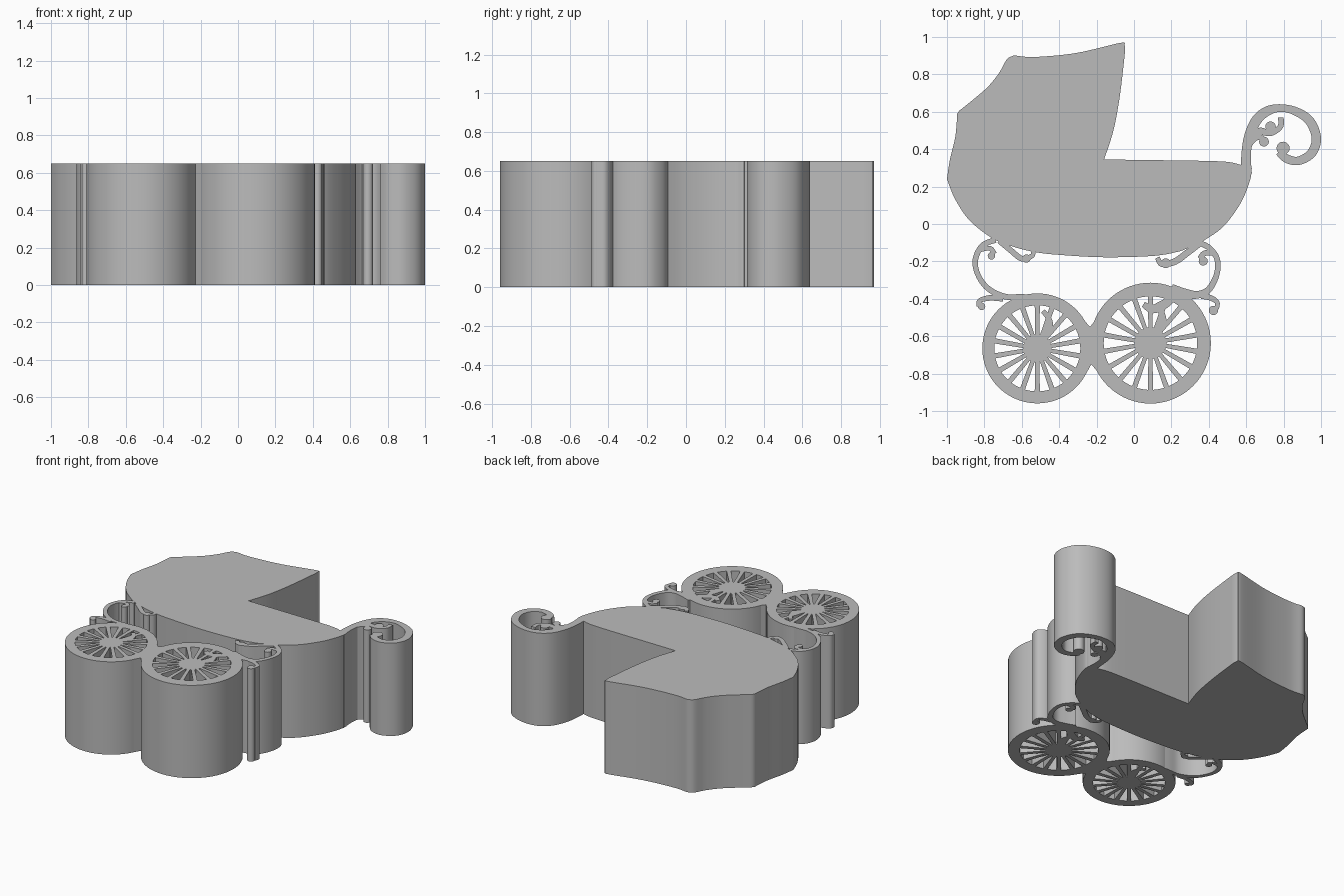
import bpy, bmesh, math
from math import cos, sin, pi

if "Cube" in bpy.data.objects:
    bpy.data.objects.remove(bpy.data.objects["Cube"])

H = 0.65  # thickness of the cut-out
grey = bpy.data.materials.new("plain grey")
grey.diffuse_color = (0.5, 0.5, 0.5, 1)
grey.use_nodes = True
grey.node_tree.nodes["Principled BSDF"].inputs["Base Color"].default_value = grey.diffuse_color


def smooth(pts, n=6):
    """Catmull-Rom curve through points of any dimension."""
    out = []
    for i in range(len(pts) - 1):
        a, b, c, d = pts[max(i - 1, 0)], pts[i], pts[i + 1], pts[min(i + 2, len(pts) - 1)]
        for k in range(n):
            t = k / n
            out.append(tuple(0.5 * (2 * q + (r - p) * t + (2 * p - 5 * q + 4 * r - s) * t * t
                                    + (3 * q - p - 3 * r + s) * t ** 3)
                             for p, q, r, s in zip(a, b, c, d)))
    return out + [tuple(pts[-1])]


def prism(name, polys):
    """Extrude flat polygons sharing edges (or separate) from z=0 to z=H."""
    bm = bmesh.new()
    for poly in polys:
        bm.faces.new([bm.verts.new((p[0], p[1], 0)) for p in poly])
    bmesh.ops.remove_doubles(bm, verts=bm.verts[:], dist=1e-5)
    res = bmesh.ops.extrude_face_region(bm, geom=bm.faces[:], use_keep_orig=True)
    for v in res["geom"]:
        if isinstance(v, bmesh.types.BMVert):
            v.co.z = H
    bmesh.ops.recalc_face_normals(bm, faces=bm.faces[:])
    me = bpy.data.meshes.new(name)
    bm.to_mesh(me)
    bm.free()
    me.materials.append(grey)
    ob = bpy.data.objects.new(name, me)
    bpy.context.collection.objects.link(ob)
    bpy.ops.object.select_all(action='DESELECT')
    ob.select_set(True)
    bpy.context.view_layer.objects.active = ob
    bpy.ops.object.shade_smooth_by_angle(angle=math.radians(30))
    return ob


def ribbon(name, pts):
    """Strip of varying width along a smooth path of (x, y, width)."""
    c = smooth(pts)
    sides = []
    for i, (x, y, w) in enumerate(c):
        p, q = c[max(i - 1, 0)], c[min(i + 1, len(c) - 1)]
        dx, dy = q[0] - p[0], q[1] - p[1]
        l = math.hypot(dx, dy) or 1
        nx, ny = -dy / l * w / 2, dx / l * w / 2
        sides.append(((x + nx, y + ny), (x - nx, y - ny)))
    prism(name, [(a[0], a[1], b[1], b[0]) for a, b in zip(sides, sides[1:])])


def disc(name, x, y, r, n=20):
    prism(name, [[(x + r * cos(2 * pi * i / n), y + r * sin(2 * pi * i / n)) for i in range(n)]])


# Carriage body and hood: smooth runs meeting at corners
runs = [
    [(-1, .24), (-.985, .34), (-.955, .47), (-.945, .59)],
    [(-.935, .605), (-.86, .665), (-.78, .735), (-.72, .81), (-.68, .88), (-.645, .9)],
    [(-.63, .9), (-.53, .893), (-.31, .914), (-.075, .968), (-.05, .96)],
    [(-.047, .93), (-.075, .69), (-.11, .5), (-.16, .345)],
    [(.07, .342), (.46, .335), (.565, .318)],
    [(.63, .3), (.622, .24), (.585, .14), (.53, .05), (.46, -.03), (.355, -.1)],
    [(.25, -.145), (.11, -.17), (-.155, -.178), (-.4, -.165), (-.53, -.15), (-.65, -.12),
     (-.76, -.075), (-.88, .02), (-.957, .134), (-.998, .235)],
]
prism("carriage_body", [[p for run in runs for p in smooth(run)]])

# Scrolled push handle with inner curls
ribbon("handle", [(.6, .27, .06), (.6, .38, .05), (.617, .47, .055), (.655, .555, .055), (.715, .605, .05),
                  (.79, .62, .04), (.87, .6, .045), (.94, .55, .05), (.975, .46, .05), (.95, .38, .05),
                  (.88, .338, .045), (.815, .35, .045), (.775, .385, .04)])
disc("handle_tip", .797, .405, .035)
ribbon("handle_curl", [(.63, .45, .03), (.67, .495, .04), (.73, .485, .03), (.782, .52, .03), (.785, .57, .03)])
disc("handle_curl_tip", .73, .52, .028)
disc("handle_bud", .695, .44, .026)
ribbon("handle_bud_stem", [(.62, .43, .03), (.66, .465, .03), (.695, .45, .03)])


# Spoked wheels
def wheel(name, x, y, outer, inner, hub, spokes=18, n=72):
    ring = lambda r, i: (x + r * cos(2 * pi * i / n), y + r * sin(2 * pi * i / n))
    prism(name + "_rim", [(ring(inner, i), ring(outer, i), ring(outer, i + 1), ring(inner, i + 1))
                          for i in range(n)])
    disc(name + "_hub", x, y, hub, 36)
    bars = []
    for k in range(spokes):
        a = pi / 2 + 2 * pi * k / spokes
        c, s = cos(a), sin(a)
        bars.append([(x + r * c - w * s, y + r * s + w * c)
                     for r, w in ((hub * .9, .011), (inner + .01, .014), (inner + .01, -.014), (hub * .9, -.011))])
    prism(name + "_spokes", bars)
    # small scroll caught between the upper spokes
    ribbon(name + "_scroll", [(x + .02, y + .05, .03), (x + .065, y + .11, .035),
                              (x + .06, y + .16, .03), (x + .03, y + .2, .025)])


wheel("left_wheel", -.517, -.665, .294, .23, .075)
wheel("right_wheel", .088, -.637, .323, .25, .085)
ribbon("right_wheel_leaf", [(.05, -.43, .03), (.1, -.455, .045), (.16, -.43, .05), (.21, -.4, .03)])
prism("wheel_bridge", [[(-.262, -.52), (-.235, -.55), (-.195, -.5), (-.195, -.79), (-.228, -.75), (-.262, -.81)]])

# Springs joining body and wheels
ribbon("left_spring", [(-.74, -.085, .03), (-.81, -.115, .03), (-.848, -.19, .03), (-.835, -.27, .028),
                       (-.78, -.345, .03), (-.69, -.388, .03), (-.6, -.39, .03), (-.5, -.4, .04)])
ribbon("right_spring", [(.35, -.1, .03), (.405, -.13, .03), (.445, -.19, .03), (.442, -.27, .03),
                        (.4, -.35, .035), (.34, -.378, .04), (.27, -.37, .05), (.2, -.34, .04)])

# Small scrolls around the springs
for side, curl, tip in [
    ("left_lower", [(-.7, -.4, .03), (-.77, -.395, .03), (-.825, -.41, .025), (-.83, -.44, .025)], (-.815, -.44, .02)),
    ("left_upper", [(-.82, -.14, .02), (-.77, -.13, .025), (-.745, -.16, .025)], (-.762, -.17, .02)),
    ("left_inner", [(-.72, -.09, .03), (-.66, -.14, .03), (-.6, -.185, .03), (-.545, -.17, .025),
                    (-.54, -.14, .025)], (-.575, -.185, .022)),
    ("right_lower", [(.36, -.385, .03), (.41, -.395, .03), (.445, -.42, .025), (.44, -.455, .025)], (.425, -.462, .025)),
    ("right_upper", [(.43, -.16, .02), (.38, -.155, .03), (.35, -.185, .025)], (.37, -.198, .024)),
    ("right_inner", [(.36, -.1, .03), (.29, -.15, .035), (.22, -.2, .035), (.15, -.215, .03),
                     (.125, -.18, .025)], (.17, -.21, .026)),
]:
    ribbon(side + "_scroll", curl)
    disc(side + "_scroll_tip", *tip)
